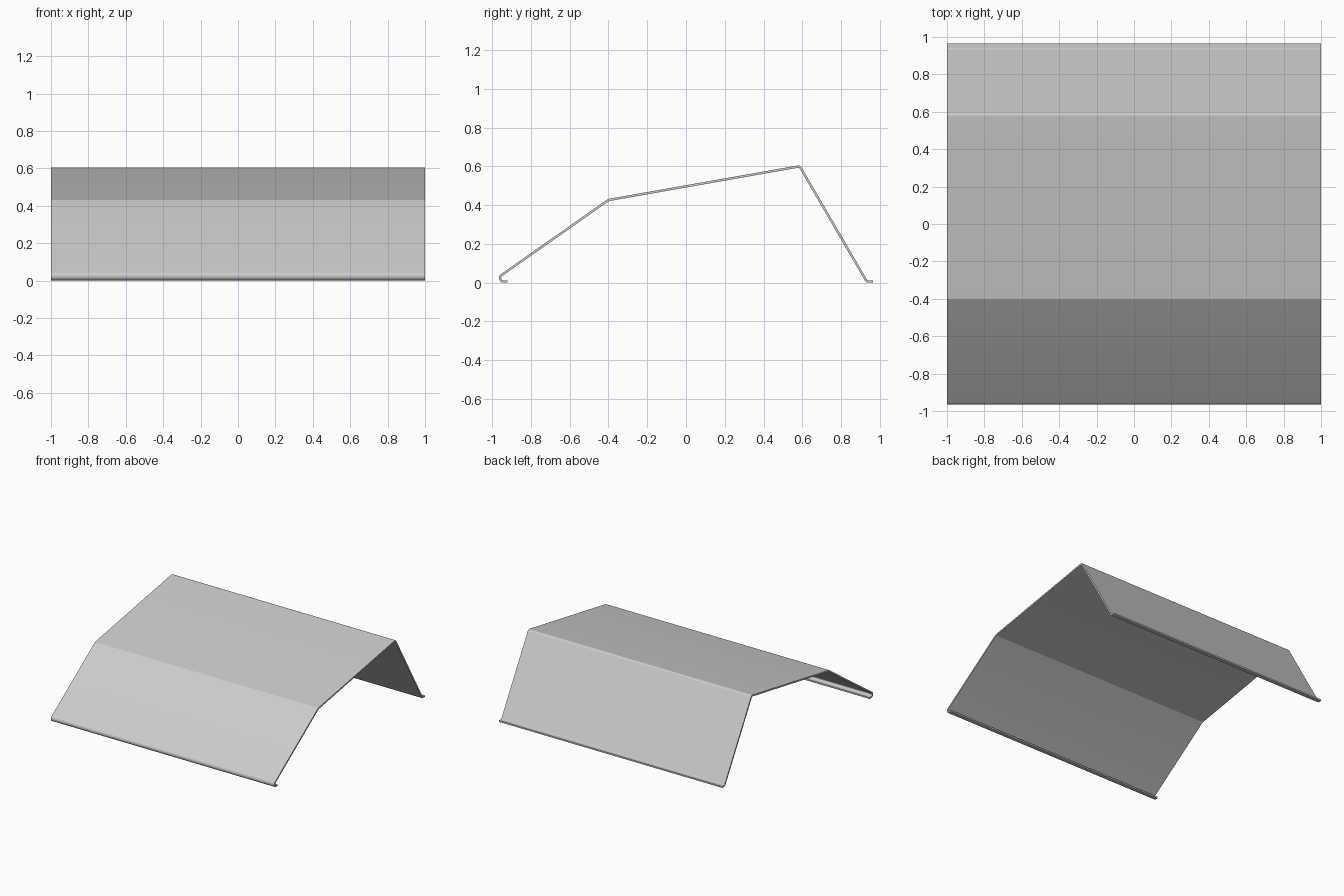
import bpy
import bmesh
import math
from mathutils import Vector

cube = bpy.data.objects.get("Cube")
if cube:
    bpy.data.objects.remove(cube, do_unlink=True)

THICKNESS = 0.012
HALF_WIDTH = 1.0

# Sheet centreline: (y, z, bend radius), from front hem to back foot
BENDS = [
    (-0.92, 0.006, 0),
    (-0.998, 0.006, 0.018),
    (-0.4, 0.426, 0.012),
    (0.586, 0.6, 0.014),
    (0.932, 0.006, 0.016),
    (0.965, 0.006, 0),
]


def rounded_path(bends, steps=10):
    """Replace each corner by a tangent arc of its bend radius."""
    pts = [Vector(b[:2]) for b in bends]
    path = [pts[0]]
    for i in range(1, len(pts) - 1):
        corner, radius = pts[i], bends[i][2]
        to_prev = (pts[i - 1] - corner).normalized()
        to_next = (pts[i + 1] - corner).normalized()
        half = to_prev.angle(to_next) / 2
        centre = corner + (to_prev + to_next).normalized() * radius / math.sin(half)
        start = corner + to_prev * radius / math.tan(half) - centre
        end = corner + to_next * radius / math.tan(half) - centre
        sweep = math.pi - 2 * half
        for k in range(steps + 1):
            t = k / steps
            a = math.sin((1 - t) * sweep) / math.sin(sweep)
            b = math.sin(t * sweep) / math.sin(sweep)
            path.append(centre + start * a + end * b)
    path.append(pts[-1])
    return path


# Grey sheet metal
metal = bpy.data.materials.new("grey_metal")
metal.use_nodes = True
grey = (0.6, 0.6, 0.6, 1)
metal.diffuse_color = grey
metal.node_tree.nodes["Principled BSDF"].inputs["Base Color"].default_value = grey

# Bent sheet: centreline extruded across the width, then thickened
bm = bmesh.new()
rows = [[bm.verts.new((x, p.x, p.y)) for x in (-HALF_WIDTH, HALF_WIDTH)]
        for p in rounded_path(BENDS)]
for (a, b), (c, d) in zip(rows, rows[1:]):
    bm.faces.new((a, b, d, c))
mesh = bpy.data.meshes.new("bent_sheet")
bm.to_mesh(mesh)
bm.free()
mesh.materials.append(metal)
sheet = bpy.data.objects.new("bent_sheet", mesh)
bpy.context.collection.objects.link(sheet)

solid = sheet.modifiers.new("thickness", "SOLIDIFY")
solid.thickness = THICKNESS
solid.offset = 0
solid.use_even_offset = True

bpy.context.view_layer.objects.active = sheet
sheet.select_set(True)
bpy.ops.object.modifier_apply(modifier=solid.name)
bpy.ops.object.shade_smooth_by_angle(angle=math.radians(30))
